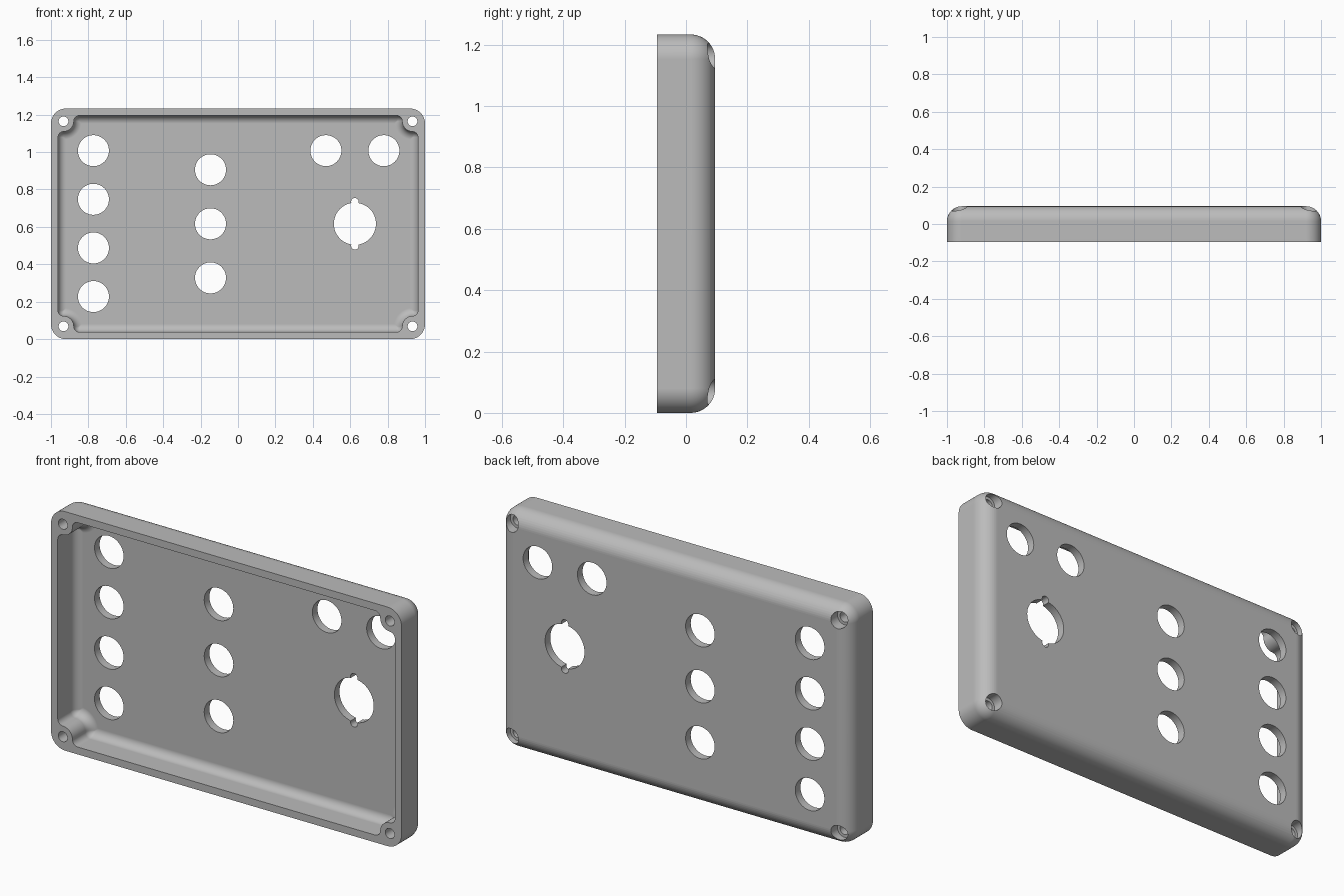
import bpy, bmesh
from math import sin, cos, pi, sqrt, atan2

if "Cube" in bpy.data.objects:
    bpy.data.objects.remove(bpy.data.objects["Cube"])

# Overall sizes
HALF_W, HALF_H, FRONT, BACK = 1.0, 0.6165, -0.095, 0.095
ROUND, WALL, FLOOR = 0.08, 0.038, 0.053
SCREW_X, SCREW_Z = 0.933, 0.548
STEPS = 12

grey = bpy.data.materials.new("matte grey")
grey.use_nodes = True
grey.diffuse_color = (0.5, 0.5, 0.5, 1)
grey.node_tree.nodes["Principled BSDF"].inputs["Base Color"].default_value = (0.5, 0.5, 0.5, 1)


def arc(cx, cz, r, start, end, steps=STEPS):
    """Points of an arc in the x-z plane."""
    return [(cx + r * cos(start + (end - start) * i / steps),
             cz + r * sin(start + (end - start) * i / steps)) for i in range(steps + 1)]


def four_corners(quarter):
    """Mirror one corner outline into a closed loop."""
    flip = quarter[::-1]
    return (quarter + [(-x, z) for x, z in flip]
            + [(-x, -z) for x, z in quarter] + [(x, -z) for x, z in flip])


def shell_outline(inset):
    r = max(ROUND - inset, 0.002)
    return four_corners(arc(HALF_W - inset - r, HALF_H - inset - r, r, 0, pi / 2))


def cavity_outline(inset):
    """Rectangle whose corners curve inward around the screw posts."""
    x, z = HALF_W - WALL - inset, HALF_H - WALL - inset
    post, fillet = 0.055 + inset, max(0.03 - inset, 0.004)
    reach = post + fillet
    dx, dz = x - fillet - SCREW_X, z - fillet - SCREW_Z
    c1 = (x - fillet, SCREW_Z - sqrt(reach ** 2 - dx ** 2))
    c2 = (SCREW_X - sqrt(reach ** 2 - dz ** 2), z - fillet)
    a1 = atan2(c1[1] - SCREW_Z, c1[0] - SCREW_X) % (2 * pi)
    a2 = atan2(c2[1] - SCREW_Z, c2[0] - SCREW_X) % (2 * pi)
    return four_corners(arc(*c1, fillet, 0, a1 - pi)
                        + arc(SCREW_X, SCREW_Z, post, a1, a2)[1:-1]
                        + arc(*c2, fillet, a2 - pi, pi / 2))


def add_loft(bm, rings):
    """Skin (outline, y) rings and cap both ends."""
    loops = [[bm.verts.new((x, y, z + HALF_H)) for x, z in pts] for pts, y in rings]
    for a, b in zip(loops, loops[1:]):
        for i in range(len(a)):
            j = (i + 1) % len(a)
            bm.faces.new((a[i], a[j], b[j], b[i]))
    bm.faces.new(loops[0])
    bm.faces.new(loops[-1])


def make_object(name, lofts):
    bm = bmesh.new()
    for rings in lofts:
        add_loft(bm, rings)
    bmesh.ops.recalc_face_normals(bm, faces=bm.faces)
    mesh = bpy.data.meshes.new(name)
    bm.to_mesh(mesh)
    bm.free()
    mesh.materials.append(grey)
    obj = bpy.data.objects.new(name, mesh)
    bpy.context.collection.objects.link(obj)
    return obj


def circle(x, z, r):
    return arc(x, z, r, 0, 2 * pi, 48)[:-1]


def rounded_rings(outline, start, end, radius):
    """Straight wall, then a quarter-round into the flat panel."""
    rings = [(outline(0), start)]
    for i in range(STEPS + 1):
        a = pi / 2 * i / STEPS
        rings.append((outline(radius * (1 - cos(a))), end - radius * (1 - sin(a))))
    return rings


def drill(x, z, r):
    return [(circle(x, z, r), -0.02), (circle(x, z, r), BACK + 0.1)]


# Main body and hollow inside
body = make_object("enclosure_lid", [rounded_rings(shell_outline, FRONT, BACK, ROUND)])
cavity = rounded_rings(cavity_outline, FRONT, FLOOR, 0.043)
cavity.insert(0, (cavity_outline(0), FRONT - 0.1))

# Stepped screw holes in the corner posts
screws = []
for sx in (-1, 1):
    for sz in (-1, 1):
        x, z = sx * SCREW_X, sz * SCREW_Z
        screws.append([(circle(x, z, r), y) for r, y in
                       ((0.026, FRONT - 0.1), (0.026, 0.04), (0.041, 0.04), (0.041, BACK + 0.1))])

# Round panel openings, in columns
columns = {-0.773: (0.391, 0.131, -0.129, -0.389), -0.147: (0.289, 0, -0.289),
           0.47: (0.391,), 0.78: (0.391,)}
openings = [drill(x, z, 0.083) for x, zs in columns.items() for z in zs]
openings.append(drill(0.625, 0, 0.1125))
notches = [drill(0.625, s * 0.118, 0.02) for s in (-1, 1)]

cutters = [make_object("cavity_cutter", [cavity]), make_object("screw_cutter", screws),
           make_object("opening_cutter", openings), make_object("notch_cutter", notches)]

bpy.ops.object.select_all(action="DESELECT")
bpy.context.view_layer.objects.active = body
body.select_set(True)
for cutter in cutters:
    cutter.hide_render = True
    mod = body.modifiers.new(cutter.name, "BOOLEAN")
    mod.operation, mod.solver, mod.object = "DIFFERENCE", "EXACT", cutter
    bpy.ops.object.modifier_apply(modifier=mod.name)
    bpy.data.objects.remove(cutter)

# Smooth rounds with crisp rims
bpy.ops.object.shade_smooth_by_angle(angle=pi / 6)
weighted = body.modifiers.new("clean_shading", "WEIGHTED_NORMAL")
weighted.keep_sharp = True
